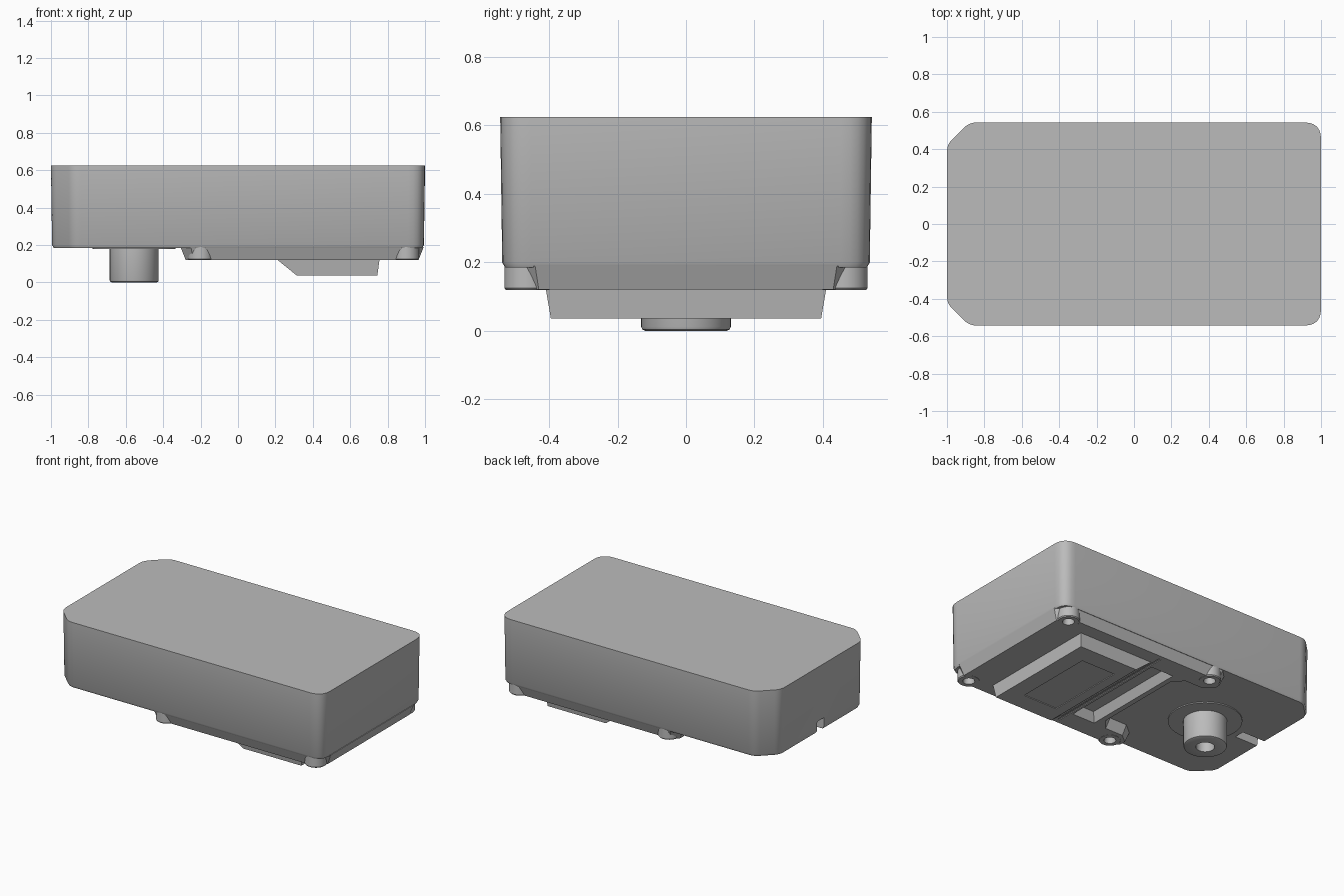
import bpy
import bmesh
from math import cos, sin, tau, radians
from mathutils import Vector

if "Cube" in bpy.data.objects:
    bpy.data.objects.remove(bpy.data.objects["Cube"], do_unlink=True)

grey = bpy.data.materials.new("plain grey")
grey.use_nodes = True
grey.diffuse_color = (0.5, 0.5, 0.5, 1)
grey.node_tree.nodes["Principled BSDF"].inputs["Base Color"].default_value = (0.5, 0.5, 0.5, 1)


def rounded(points, cuts, steps=6):
    """Outline whose corners are softened by curves of the given reach."""
    pts = [Vector(p) for p in points]
    out = []
    for i, p in enumerate(pts):
        a = p + (pts[i - 1] - p).normalized() * cuts[i]
        b = p + (pts[(i + 1) % len(pts)] - p).normalized() * cuts[i]
        for k in range(steps + 1):
            t = k / steps
            out.append(a * (1 - t) ** 2 + p * 2 * t * (1 - t) + b * t * t)
    return out


def offset(outline, d):
    """Grow (or shrink) a counter-clockwise outline by d."""
    out = []
    for i, p in enumerate(outline):
        e = (p - outline[i - 1]).normalized()
        f = (outline[(i + 1) % len(outline)] - p).normalized()
        n, m = Vector((e.y, -e.x)), Vector((f.y, -f.x))
        out.append(p + (n + m) * d / (1 + n.dot(m)))
    return out


def circle(x, y, r, n=40):
    return [Vector((x + r * cos(tau * i / n), y + r * sin(tau * i / n))) for i in range(n)]


def rect(x0, x1, y):
    return [Vector(p) for p in ((x0, -y), (x1, -y), (x1, y), (x0, y))]


def loft(name, rings):
    """Skin a stack of (outline, height) rings and cap both ends."""
    bm = bmesh.new()
    loops = [[bm.verts.new((p.x, p.y, z)) for p in outline] for outline, z in rings]
    for a, b in zip(loops, loops[1:]):
        for i in range(len(a)):
            j = (i + 1) % len(a)
            bm.faces.new((a[i], a[j], b[j], b[i]))
    bm.faces.new(loops[0])
    bm.faces.new(loops[-1])
    bmesh.ops.recalc_face_normals(bm, faces=bm.faces)
    mesh = bpy.data.meshes.new(name)
    bm.to_mesh(mesh)
    bm.free()
    mesh.materials.append(grey)
    obj = bpy.data.objects.new(name, mesh)
    bpy.context.collection.objects.link(obj)
    return obj


def activate(obj):
    bpy.ops.object.select_all(action='DESELECT')
    obj.select_set(True)
    bpy.context.view_layer.objects.active = obj


def cut(obj, rings):
    """Subtract a lofted shape and discard the cutter."""
    cutter = loft("cutter", rings)
    cutter.hide_render = True
    mod = obj.modifiers.new("cut", 'BOOLEAN')
    mod.operation = 'DIFFERENCE'
    mod.solver = 'EXACT'
    mod.object = cutter
    activate(obj)
    bpy.ops.object.modifier_apply(modifier=mod.name)
    bpy.data.objects.remove(cutter, do_unlink=True)


parts = []

# Main housing: two rounded corners, two chamfered ones, slight draft
outline = rounded(
    [(-0.88, -0.543), (1, -0.543), (1, 0.543), (-0.88, 0.543), (-1, 0.425), (-1, -0.425)],
    [0.04, 0.09, 0.09, 0.04, 0.04, 0.04])
housing = loft("housing", [(outline, 0.625), (offset(outline, -0.006), 0.2),
                           (offset(outline, -0.014), 0.185)])
cut(housing, [(rect(-1.1, -0.82, 0.035), 0.1), (rect(-1.1, -0.82, 0.035), 0.26)])
parts.append(housing)

# Raised base plate with two tabs reaching towards the boss
half = [(-0.03, -0.3), (-0.09, -0.37), (-0.22, -0.37), (-0.28, -0.42),
        (-0.28, -0.46), (-0.24, -0.5), (0.9, -0.5), (0.965, -0.43)]
base = [Vector(p) for p in half + [(x, -y) for x, y in reversed(half)]]
plate = loft("base_plate", [(base, 0.12), (offset(base, 0.028), 0.19)])

# Finger recess and seam groove beside the cover
cut(plate, [(rect(0.0, 0.17, 0.37), 0.11), (rect(0.03, 0.17, 0.34), 0.178)])
cut(plate, [(rect(0.185, 0.2, 0.47), 0.11), (rect(0.185, 0.2, 0.47), 0.125)])
parts.append(plate)

# Screw posts with open holes
for name, x in (("tab", -0.2), ("end", 0.9)):
    for side, y in (("left", 0.463), ("right", -0.463)):
        cut(plate, [(circle(x, y, 0.042), 0.1), (circle(x, y, 0.042), 0.22)])
        parts.append(loft(f"{name}_screw_post_{side}", [
            (circle(x, y, 0.068), 0.2), (circle(x, y, 0.068), 0.125),
            (circle(x, y, 0.063), 0.119), (circle(x, y, 0.036), 0.119),
            (circle(x, y, 0.03), 0.172)]))

# Wedge-shaped cover with a shallow panel
cover = loft("wedge_cover", [(rect(0.315, 0.745, 0.395), 0.036),
                             (rect(0.205, 0.757, 0.41), 0.125)])
cut(cover, [(rect(0.38, 0.63, 0.27), 0.02), (rect(0.38, 0.63, 0.27), 0.041)])
parts.append(cover)

# Hollow round boss on a thin disc
bx = -0.555
parts.append(loft("boss_disc", [(circle(bx, 0, 0.222, 64), 0.2), (circle(bx, 0, 0.222, 64), 0.178)]))
parts.append(loft("boss", [(circle(bx, 0, r, 64), z) for r, z in (
    (0.131, 0.19), (0.131, 0.012), (0.128, 0.004), (0.12, 0), (0.056, 0), (0.052, 0.12))]))

# Smooth the curved walls, keep the edges crisp
for part in parts:
    activate(part)
    bpy.ops.object.shade_smooth_by_angle(angle=radians(30))
